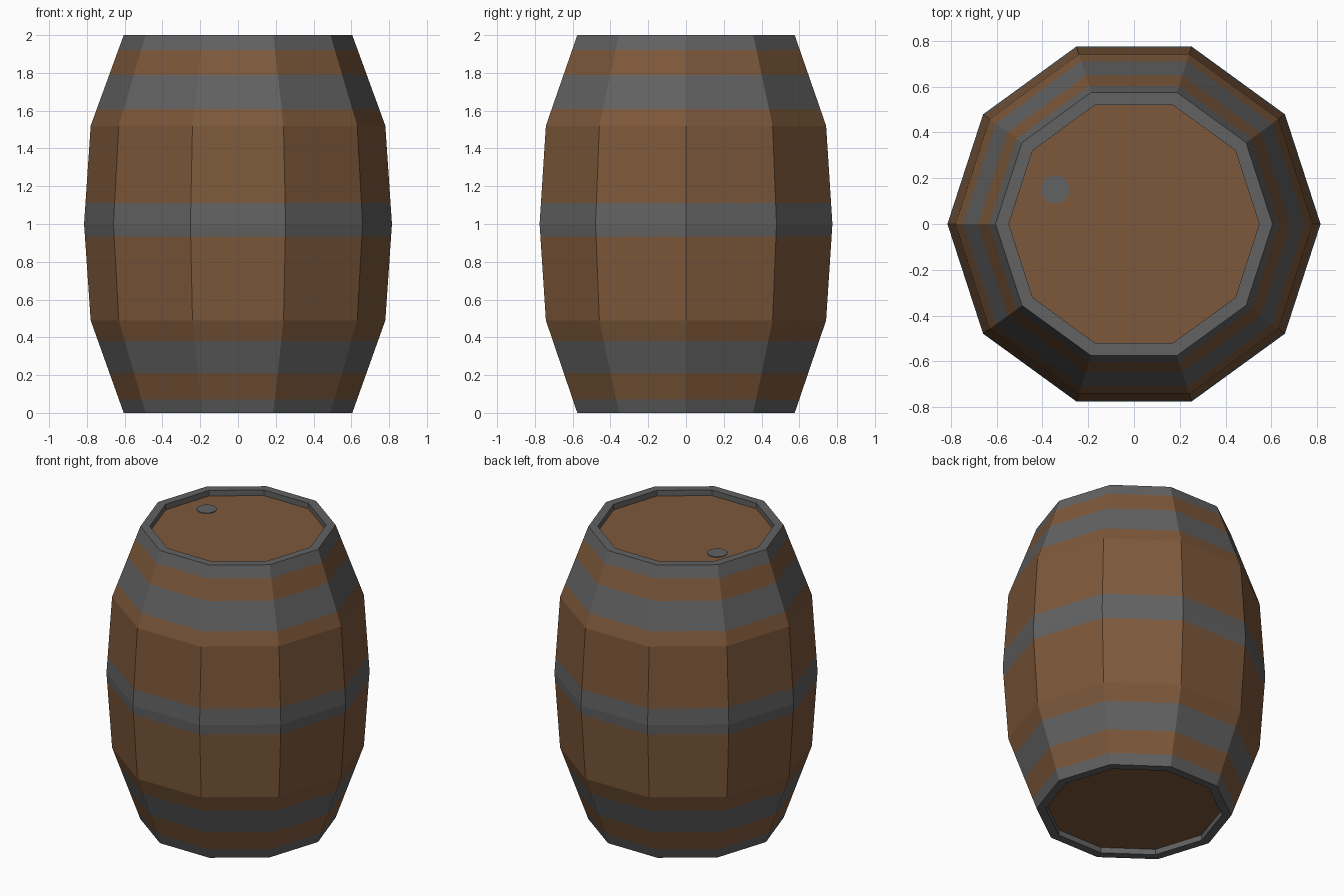
import bpy, bmesh, math

if "Cube" in bpy.data.objects:
    bpy.data.objects.remove(bpy.data.objects["Cube"])

SIDES = 10


def material(name, rgb):
    m = bpy.data.materials.new(name)
    m.diffuse_color = (*rgb, 1)
    m.use_nodes = True
    m.node_tree.nodes["Principled BSDF"].inputs["Base Color"].default_value = m.diffuse_color
    return m


wood = material("brown wood", (0.205, 0.098, 0.043))
iron = material("grey iron", (0.122, 0.122, 0.122))


def make_object(name, bm, mats):
    bmesh.ops.recalc_face_normals(bm, faces=bm.faces)
    me = bpy.data.meshes.new(name)
    bm.to_mesh(me)
    bm.free()
    for m in mats:
        me.materials.append(m)
    ob = bpy.data.objects.new(name, me)
    bpy.context.collection.objects.link(ob)
    return ob


def ring(bm, r, z):
    return [bm.verts.new((r * math.cos(2 * math.pi * i / SIDES),
                          r * math.sin(2 * math.pi * i / SIDES), z))
            for i in range(SIDES)]


# bulging silhouette (z, radius) and the iron hoop height ranges
bulge = [(0, 0.605), (0.49, 0.78), (1.0, 0.815), (1.52, 0.78), (2.0, 0.605)]
hoops = [(0, 0.07), (0.21, 0.38), (0.935, 1.11), (1.61, 1.79), (1.92, 2.0)]
INNER, DEPTH = 0.547, 0.038


def radius(z):
    for (z0, r0), (z1, r1) in zip(bulge, bulge[1:]):
        if z <= z1:
            return r0 + (r1 - r0) * (z - z0) / (z1 - z0)


# barrel body: rings at every bulge and hoop height, plus recessed ends
heights = sorted({z for z, _ in bulge} | {z for h in hoops for z in h})
profile = [(INNER, DEPTH), (INNER, 0)]
profile += [(radius(z), z) for z in heights]
profile += [(INNER, 2), (INNER, 2 - DEPTH)]

bm = bmesh.new()
rings = [ring(bm, r, z) for r, z in profile]
for k, (a, b) in enumerate(zip(rings, rings[1:])):
    mid = (profile[k][1] + profile[k + 1][1]) / 2
    is_iron = any(lo <= mid <= hi for lo, hi in hoops)
    for i in range(SIDES):
        j = (i + 1) % SIDES
        f = bm.faces.new((a[i], a[j], b[j], b[i]))
        f.material_index = 1 if is_iron else 0
# wooden heads closing both ends
bm.faces.new(rings[0][::-1])
bm.faces.new(rings[-1])
make_object("barrel_body", bm, [wood, iron])

# small round bung on the top head
bm = bmesh.new()
bmesh.ops.create_cone(bm, cap_ends=True, segments=20, radius1=0.062,
                      radius2=0.062, depth=0.006)
bung = make_object("bung", bm, [iron])
bung.location = (-0.343, 0.152, 2 - DEPTH + 0.001)
